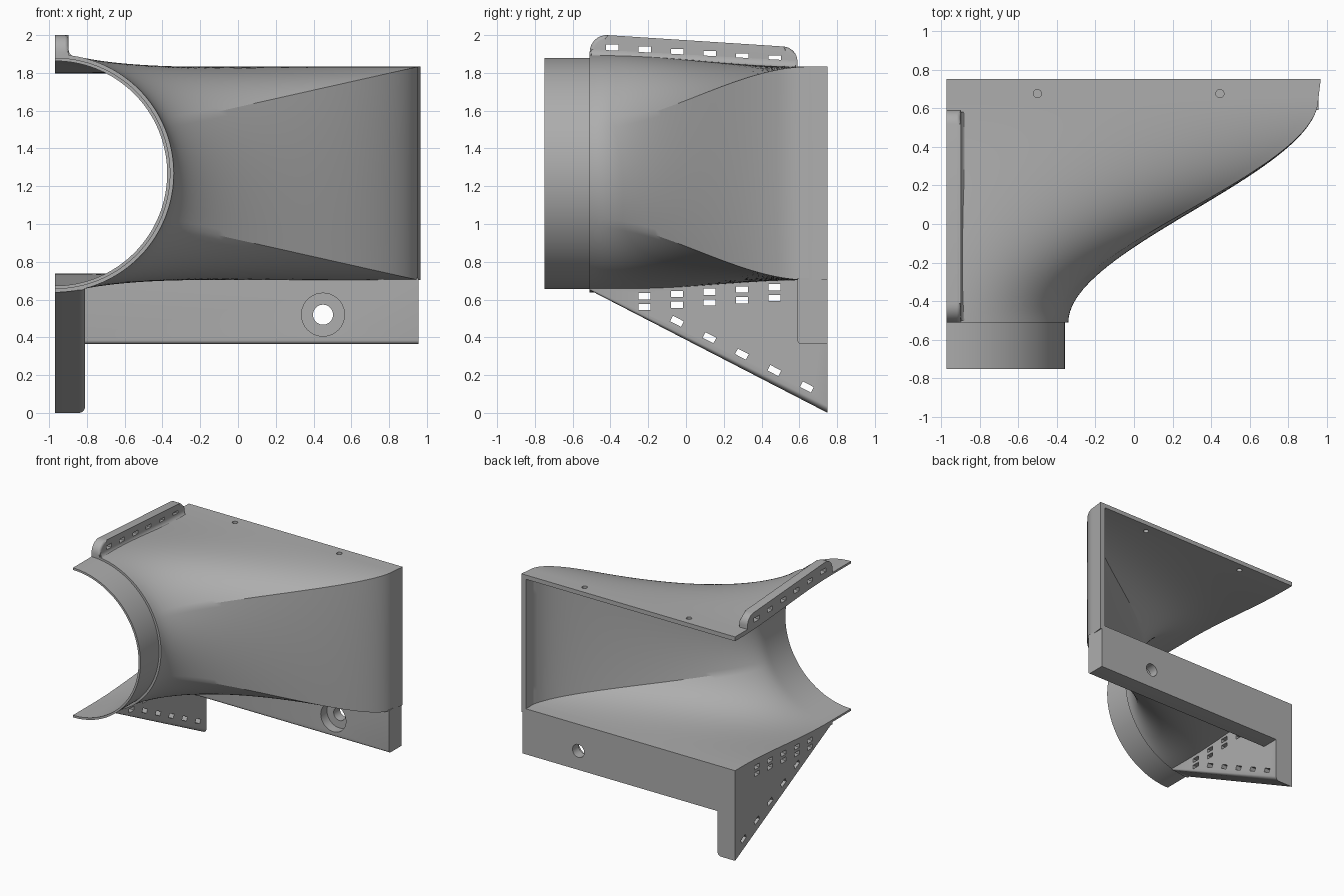
import bpy, bmesh
from math import sin, cos, pi, radians, atan2
from mathutils import Matrix, Vector

cube = bpy.data.objects.get("Cube")
if cube:
    bpy.data.objects.remove(cube, do_unlink=True)

GREY = (0.42, 0.42, 0.42, 1)
grey = bpy.data.materials.new("grey plastic")
grey.use_nodes = True
grey.diffuse_color = GREY
grey.node_tree.nodes["Principled BSDF"].inputs["Base Color"].default_value = GREY

X0, ZC = -0.97, 1.268              # open side plane, duct axis height
Y_FRONT, Y_STEP, Y_LOFT, Y_BACK = -0.75, -0.51, 0.65, 0.75


def make_object(name, bm):
    bmesh.ops.recalc_face_normals(bm, faces=bm.faces)
    mesh = bpy.data.meshes.new(name)
    bm.to_mesh(mesh)
    bm.free()
    mesh.materials.append(grey)
    ob = bpy.data.objects.new(name, mesh)
    bpy.context.collection.objects.link(ob)
    return ob


def arc(cx, cy, r, a0, a1, n=8):
    steps = [radians(a0 + (a1 - a0) * i / n) for i in range(n + 1)]
    return [(cx + r * cos(a), cy + r * sin(a)) for a in steps]


def prism(name, pts, axis, lo, hi, round_edge=None, radius=0.025):
    """Extrude a 2D outline along X (pts are y,z) or Y (pts are x,z)."""
    bm = bmesh.new()

    def place(p, d):
        return (d, p[0], p[1]) if axis == "X" else (p[0], d, p[1])
    a = [bm.verts.new(place(p, lo)) for p in pts]
    b = [bm.verts.new(place(p, hi)) for p in pts]
    bm.faces.new(a)
    bm.faces.new(b)
    for i in range(len(pts)):
        j = (i + 1) % len(pts)
        bm.faces.new((a[i], a[j], b[j], b[i]))
    if round_edge:
        edges = [e for e in bm.edges
                 if round_edge((e.verts[0].co + e.verts[1].co) / 2)]
        bmesh.ops.bevel(bm, geom=edges, offset=radius, segments=5,
                        profile=0.5, affect="EDGES")
    return make_object(name, bm)


def cut(ob, fill):
    """Subtract the shapes that fill() adds to a bmesh."""
    bm = bmesh.new()
    fill(bm)
    cutter = make_object("cutter", bm)
    cutter.hide_render = True
    mod = ob.modifiers.new("cut", "BOOLEAN")
    mod.operation, mod.solver, mod.object = "DIFFERENCE", "EXACT", cutter
    graph = bpy.context.evaluated_depsgraph_get()
    mesh = bpy.data.meshes.new_from_object(ob.evaluated_get(graph))
    ob.modifiers.clear()
    ob.data = mesh
    bpy.data.objects.remove(cutter, do_unlink=True)


def add_slot(bm, y, z, tilt=0.0):
    m = (Matrix.Translation((X0, y, z)) @ Matrix.Rotation(tilt, 4, "X")
         @ Matrix.Diagonal((1, 0.065, 0.033, 1)))
    bmesh.ops.create_cube(bm, size=1, matrix=m)


def add_drill(bm, centre, r, length, axis):
    m = Matrix.Translation(centre)
    if axis == "Y":
        m = m @ Matrix.Rotation(pi / 2, 4, "X")
    bmesh.ops.create_cone(bm, cap_ends=True, segments=40, radius1=r,
                          radius2=r, depth=length, matrix=m)


# Duct: half round collar lofted to a rectangular mouth
CORNER = radians(24.6)
N_TOP, N_SIDE = 28, 20


def section(r, w, h, s):
    """Blend from half circle (s=0) to half rectangle (s=1), top to bottom."""
    out = []
    for i in range(N_TOP):
        f = i / N_TOP
        a = pi / 2 + (CORNER - pi / 2) * f
        out.append((Vector((r * cos(a), r * sin(a))), Vector((w * f, h))))
    for i in range(N_SIDE + 1):
        f = i / N_SIDE
        a = CORNER * (1 - 2 * f)
        out.append((Vector((r * cos(a), r * sin(a))), Vector((w, h * (1 - 2 * f)))))
    for i in reversed(range(N_TOP)):
        p, q = out[i]
        out.append((Vector((p.x, -p.y)), Vector((q.x, -q.y))))
    return [p.lerp(q, s) for p, q in out]


def ease(y):
    t = min(max((y - Y_STEP) / (Y_LOFT - Y_STEP), 0), 1)
    return t * t * (3 - 2 * t)


stations = [(Y_FRONT, 0.612, 1.925), (Y_STEP, 0.612, 1.925)]
stations += [(Y_STEP + (Y_LOFT - Y_STEP) * i / 40, 0.63, 1.925) for i in range(41)]
stations.append((Y_BACK, 0.63, 1.937))
bm = bmesh.new()
rings = []
for y, r, w in stations:
    outer = section(r, w, 0.565, ease(y))
    inner = section(0.595, 1.895, 0.53, ease(y - 0.04) if y < Y_LOFT else 1)
    rings.append([bm.verts.new((X0 + p.x, y, ZC + p.y))
                  for p in outer + inner[::-1]])
n = len(rings[0])
for a, b in zip(rings, rings[1:]):
    for i in range(n):
        j = (i + 1) % n
        bm.faces.new((a[i], a[j], b[j], b[i]))
for ring in (rings[0], rings[-1]):
    for i in range(n // 2 - 1):
        bm.faces.new((ring[i], ring[i + 1], ring[n - 2 - i], ring[n - 1 - i]))
bmesh.ops.remove_doubles(bm, verts=bm.verts, dist=0.0001)
duct = make_object("duct", bm)
cut(duct, lambda b: [add_drill(b, (x, 0.675, 1.82), 0.021, 0.2, "Z")
                     for x in (-0.5, 0.445)])

# Mounting bar under the mouth, with a counterbored screw hole
bar = prism("mounting_bar",
            [(X0, 0.365), (0.955, 0.365), (0.955, 0.715), (X0, 0.715)],
            "Y", 0.59, Y_BACK,
            lambda c: c.z < 0.37 and c.y < 0.6, 0.02)
cut(bar, lambda b: add_drill(b, (0.45, 0.67, 0.52), 0.053, 0.5, "Y"))
cut(bar, lambda b: add_drill(b, (0.45, 0.57, 0.52), 0.114, 0.2, "Y"))

# Triangular gusset below the duct
gusset = prism("gusset",
               [(Y_STEP, 0.65), (Y_BACK, 0), (Y_BACK, 0.715), (0.59, 0.715),
                (0, 0.68), (Y_STEP, 0.66)],
               "X", X0, -0.81,
               lambda c: c.x > -0.82 and abs(c.y - 0.12) < 0.01 and c.z < 0.5, 0.03)


def gusset_slots(b):
    slope = atan2(-0.65, 1.26)
    for i in range(5):
        y = -0.22 + 0.172 * i
        add_slot(b, y, 0.617 + 0.012 * i)
        add_slot(b, y, 0.56 + 0.012 * i)
        add_slot(b, y + 0.172, 0.485 - 0.087 * i, slope)


cut(gusset, gusset_slots)

# Upright flange along the top of the open side
outline = ([(0.59, 1.81)] + arc(0.51, 1.86, 0.08, 0, 85)
           + arc(-0.42, 1.91, 0.09, 85, 180) + [(Y_STEP, 1.875)])
flange = prism("top_flange", outline, "X", X0, -0.897,
               lambda c: c.x > -0.9 and c.z > 1.9, 0.02)
cut(flange, lambda b: [add_slot(b, -0.39 + 0.172 * i, 1.935 - 0.012 * i)
                       for i in range(6)])

# Hollow fillet where the flange meets the duct
cove = prism("flange_fillet",
             [(-0.92, -0.02), (-0.92, 0.035)] + arc(-0.857, 0.035, 0.04, 180, 270, 6)
             + [(-0.85, -0.02)], "Y", -0.5, 0.58)
for v in cove.data.vertices:
    v.co.z += 1.89 - 0.061 * ease(v.co.y)

# Smooth shading with sharp edges kept
bpy.ops.object.select_all(action="DESELECT")
for ob in (duct, bar, gusset, flange, cove):
    ob.select_set(True)
bpy.context.view_layer.objects.active = duct
bpy.ops.object.shade_smooth_by_angle(angle=radians(25))
